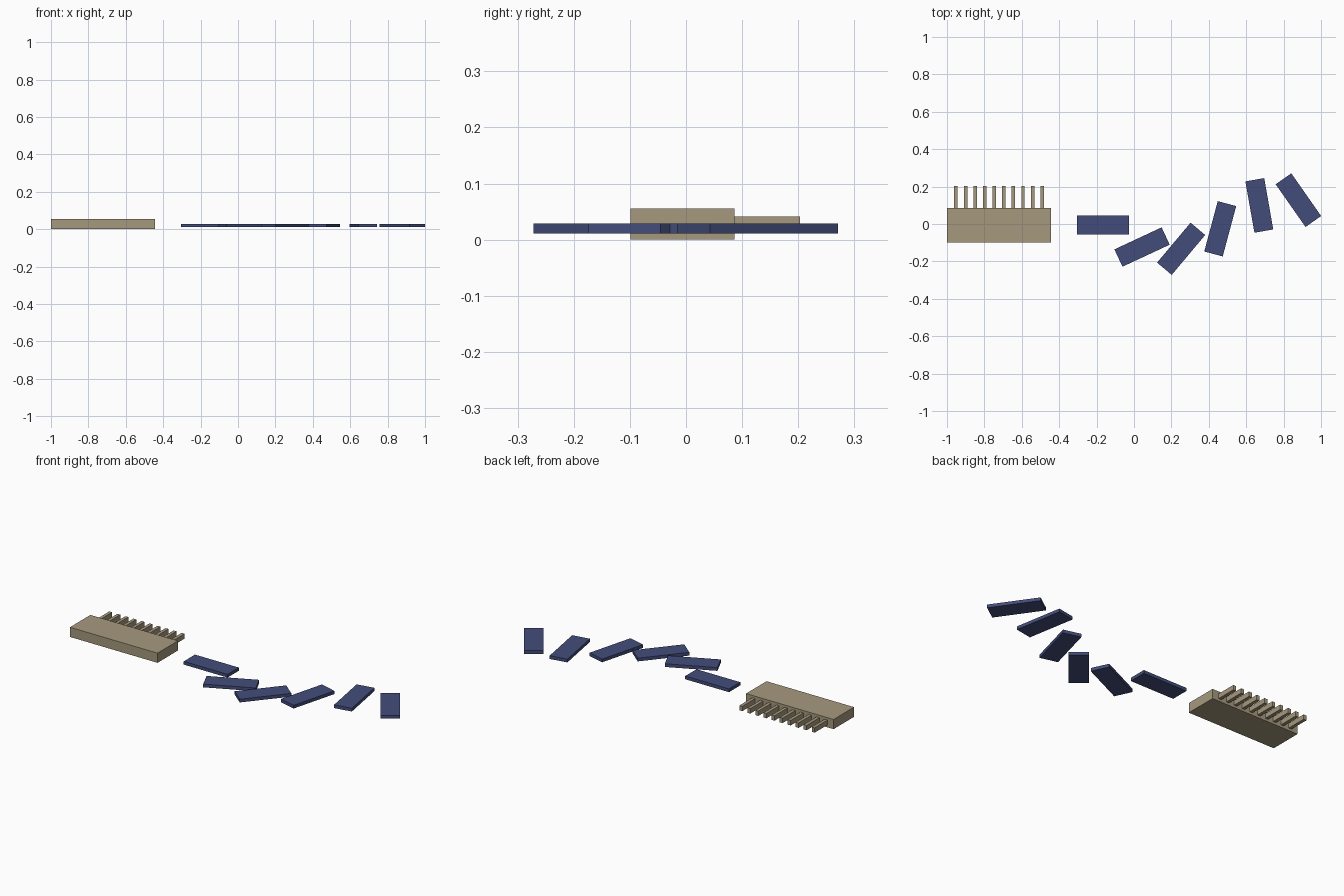
import bpy
import math

cube = bpy.data.objects.get("Cube")
if cube:
    bpy.data.objects.remove(cube, do_unlink=True)


def make_material(name, rgb):
    mat = bpy.data.materials.new(name)
    mat.use_nodes = True
    colour = (*rgb, 1)
    mat.diffuse_color = colour
    mat.node_tree.nodes["Principled BSDF"].inputs["Base Color"].default_value = colour
    return mat


def box(name, centre, size, mat, turn=0):
    bpy.ops.mesh.primitive_cube_add(size=1, location=centre, rotation=(0, 0, turn))
    obj = bpy.context.object
    obj.name = name
    obj.scale = size
    obj.data.materials.append(mat)
    return obj


tan = make_material("tan", (0.38, 0.32, 0.21))
navy = make_material("navy blue", (0.055, 0.073, 0.195))

UNIT = 0.1857   # module that all sizes follow
MID_Y = -0.006  # centre line of the layout

# Comb body
body_x = -1 + 1.5 * UNIT
body_z = 0.15 * UNIT
box("comb_body", (body_x, MID_Y, body_z), (3 * UNIT, UNIT, 0.3 * UNIT), tan)

# Row of comb teeth along the back edge
TEETH = 10
back, tip = MID_Y + UNIT / 2, 0.203
for i in range(TEETH):
    x = body_x + (i - (TEETH - 1) / 2) * 0.0512
    box(f"comb_tooth_{i + 1}", (x, (back + tip) / 2, body_z),
        (0.1 * UNIT, tip - back, 0.15 * UNIT), tan)

# Flat slabs following a wave, each turned further than the last
for i in range(6):
    x = -0.166 + i * 0.209
    y = MID_Y - 0.75 * UNIT * math.sin(i)
    box(f"slab_{i + 1}", (x, y, 0.02), (1.5 * UNIT, 0.55 * UNIT, 0.1 * UNIT),
        navy, math.radians(25 * i))
